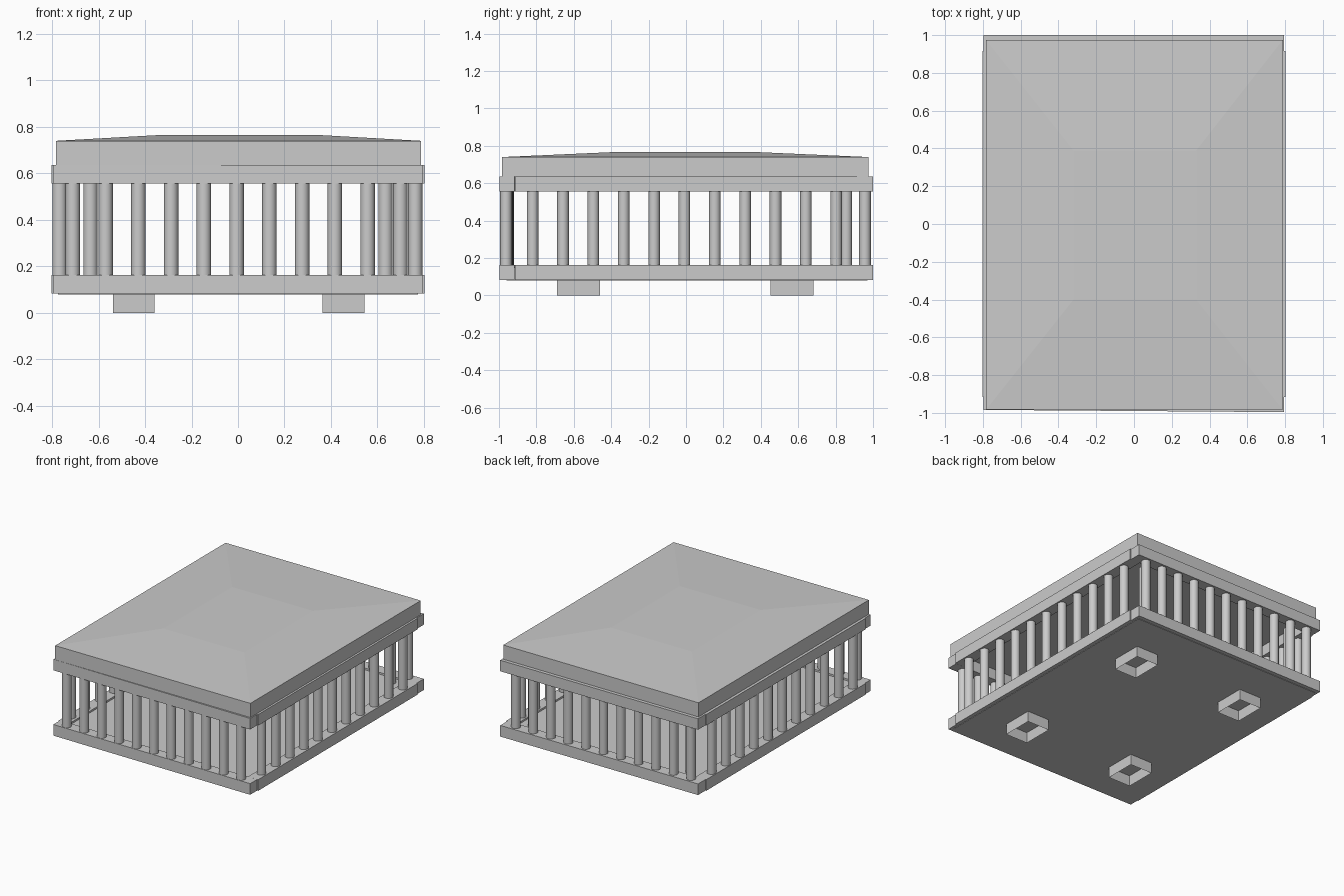
import bpy, bmesh

if "Cube" in bpy.data.objects:
    bpy.data.objects.remove(bpy.data.objects["Cube"])

RAIL_LEVELS = {"lower": (0.082, 0.163), "upper": (0.557, 0.637)}
TILT = -0.0075  # the front panel sits very slightly askew


def new_object(name, bm):
    bmesh.ops.recalc_face_normals(bm, faces=bm.faces)
    mesh = bpy.data.meshes.new(name)
    bm.to_mesh(mesh)
    bm.free()
    obj = bpy.data.objects.new(name, mesh)
    bpy.context.collection.objects.link(obj)
    return obj


def box_bm(x0, x1, y0, y1, z0, z1):
    bm = bmesh.new()
    bmesh.ops.create_cube(bm, size=1)
    for v in bm.verts:
        v.co = ((x0 + x1) / 2 + v.co.x * (x1 - x0),
                (y0 + y1) / 2 + v.co.y * (y1 - y0),
                (z0 + z1) / 2 + v.co.z * (z1 - z0))
    return bm


def shear(bm, amount):
    for v in bm.verts:
        v.co.y += amount * v.co.x


def spindle(name, x, y, r=0.031, z0=0.15, z1=0.57):
    bpy.ops.mesh.primitive_cylinder_add(vertices=20, radius=r, depth=z1 - z0,
                                        location=(x, y, (z0 + z1) / 2))
    bpy.context.object.name = name
    bpy.ops.object.shade_smooth_by_angle()


# Rails of the four side panels, lower and upper
for level, (z0, z1) in RAIL_LEVELS.items():
    bm = box_bm(-0.797, 0.795, -0.99, -0.91, z0, z1)
    shear(bm, TILT)
    new_object(level + "_front_rail", bm)
    new_object(level + "_back_rail", box_bm(-0.797, 0.795, 0.915, 1.0, z0, z1))
    new_object(level + "_left_rail", box_bm(-0.803, -0.72, -0.915, 0.915, z0, z1))
    new_object(level + "_right_rail", box_bm(0.72, 0.803, -0.915, 0.915, z0, z1))

# Spindles of the front and back panels
for i in range(11):
    x = -0.711 + i * 0.141
    spindle("front_spindle", x, -0.957 + TILT * x)
    spindle("back_spindle", x, 0.957)

# Spindles of the left and right panels
for i in range(11):
    y = -0.82 + i * 0.1623
    spindle("left_spindle", -0.768, y)
    spindle("right_spindle", 0.763, y)

# Two inner posts near the back corners
for x in (-0.635, 0.635):
    spindle("inner_back_post", x, 0.857)

# Floor panel
new_object("floor_panel", box_bm(-0.775, 0.775, -0.96, 0.97, 0.079, 0.15))

# Lid: slab with a shallow hipped top
lid = box_bm(-0.783, 0.788, -0.983, 0.975, 0.635, 0.74)
top = max(lid.faces, key=lambda f: f.calc_center_median().z)
bmesh.ops.inset_individual(lid, faces=[top], thickness=0.2)
for v in top.verts:
    v.co = (0.33 if v.co.x > 0 else -0.32, 0.39 if v.co.y > 0 else -0.4, 0.766)
new_object("lid", lid)

# Feet: square sleeves open at the bottom
for x in (-0.449, 0.454):
    for y in (-0.575, 0.567):
        foot = box_bm(x - 0.09, x + 0.09, y - 0.114, y + 0.114, 0.0, 0.08)
        bottom = min(foot.faces, key=lambda f: f.calc_center_median().z)
        bmesh.ops.delete(foot, geom=[bottom], context='FACES_ONLY')
        new_object("foot", foot)
